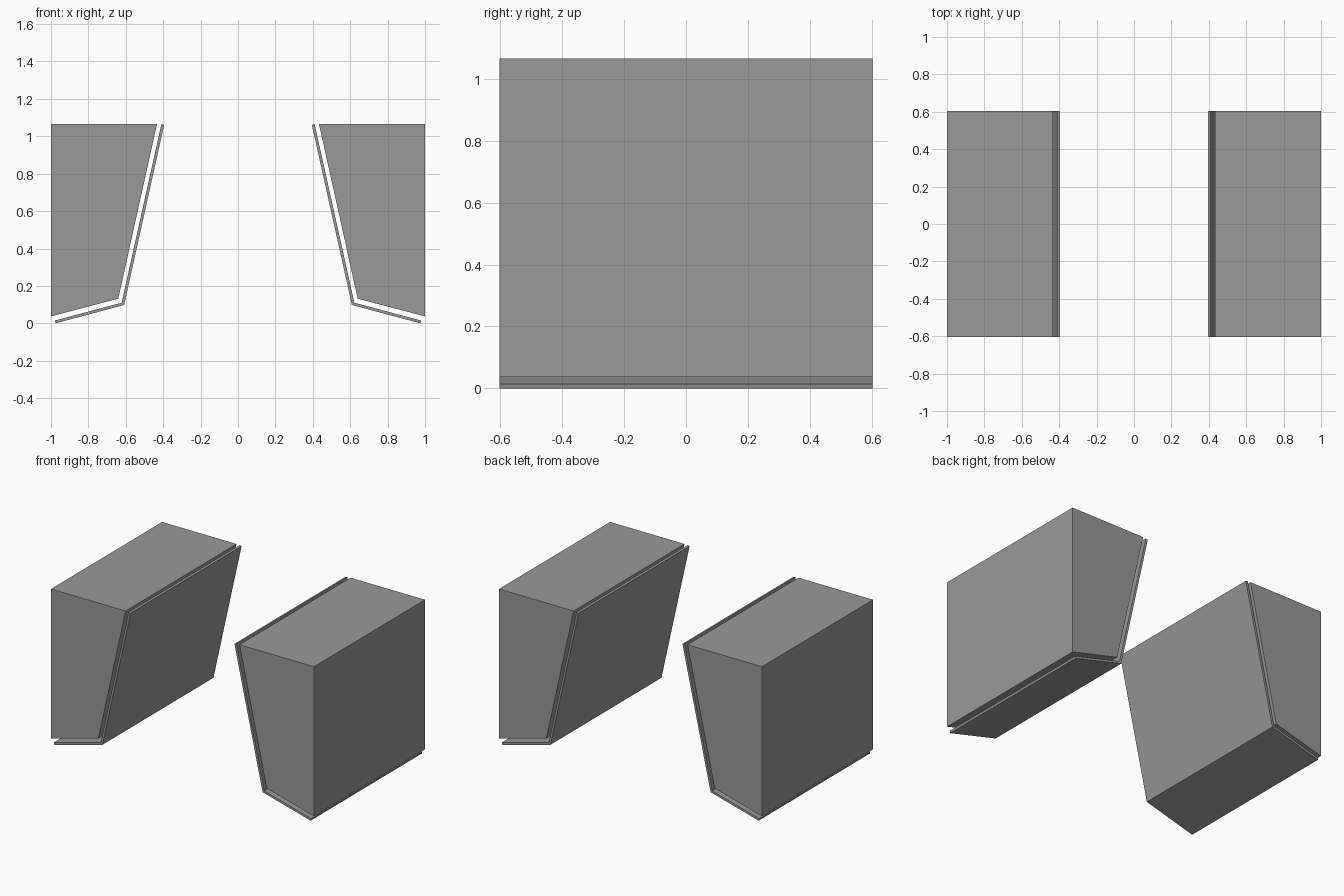
import bpy, bmesh

if "Cube" in bpy.data.objects:
    bpy.data.objects.remove(bpy.data.objects["Cube"])

HALF_DEPTH = 0.603

# Cross-sections (x, z) of the left side
BLOCK = [(-1.0, 0.037), (-0.64, 0.132), (-0.433, 1.065), (-1.0, 1.065)]
PANEL = [(-0.975, 0.0), (-0.609, 0.098), (-0.395, 1.061),
         (-0.41, 1.064), (-0.622, 0.11), (-0.979, 0.015)]

# Mid grey shared by all parts
grey = bpy.data.materials.new("mid_grey")
grey.diffuse_color = (0.32, 0.32, 0.32, 1.0)
grey.use_nodes = True
grey.node_tree.nodes["Principled BSDF"].inputs["Base Color"].default_value = grey.diffuse_color


def extrude_profile(name, profile, side):
    """Extrude an x-z profile along y; side = 1 keeps it left, -1 mirrors it."""
    bm = bmesh.new()
    face = bm.faces.new([bm.verts.new((x * side, -HALF_DEPTH, z)) for x, z in profile])
    ext = bmesh.ops.extrude_face_region(bm, geom=[face], use_keep_orig=True)
    verts = [g for g in ext["geom"] if isinstance(g, bmesh.types.BMVert)]
    bmesh.ops.translate(bm, verts=verts, vec=(0, 2 * HALF_DEPTH, 0))
    bmesh.ops.recalc_face_normals(bm, faces=bm.faces)
    mesh = bpy.data.meshes.new(name)
    bm.to_mesh(mesh)
    bm.free()
    mesh.materials.append(grey)
    obj = bpy.data.objects.new(name, mesh)
    bpy.context.collection.objects.link(obj)


# Solid block and thin bent cover panel on each side
for label, side in (("left", 1), ("right", -1)):
    extrude_profile(label + "_block", BLOCK, side)
    extrude_profile(label + "_cover_panel", PANEL, side)
